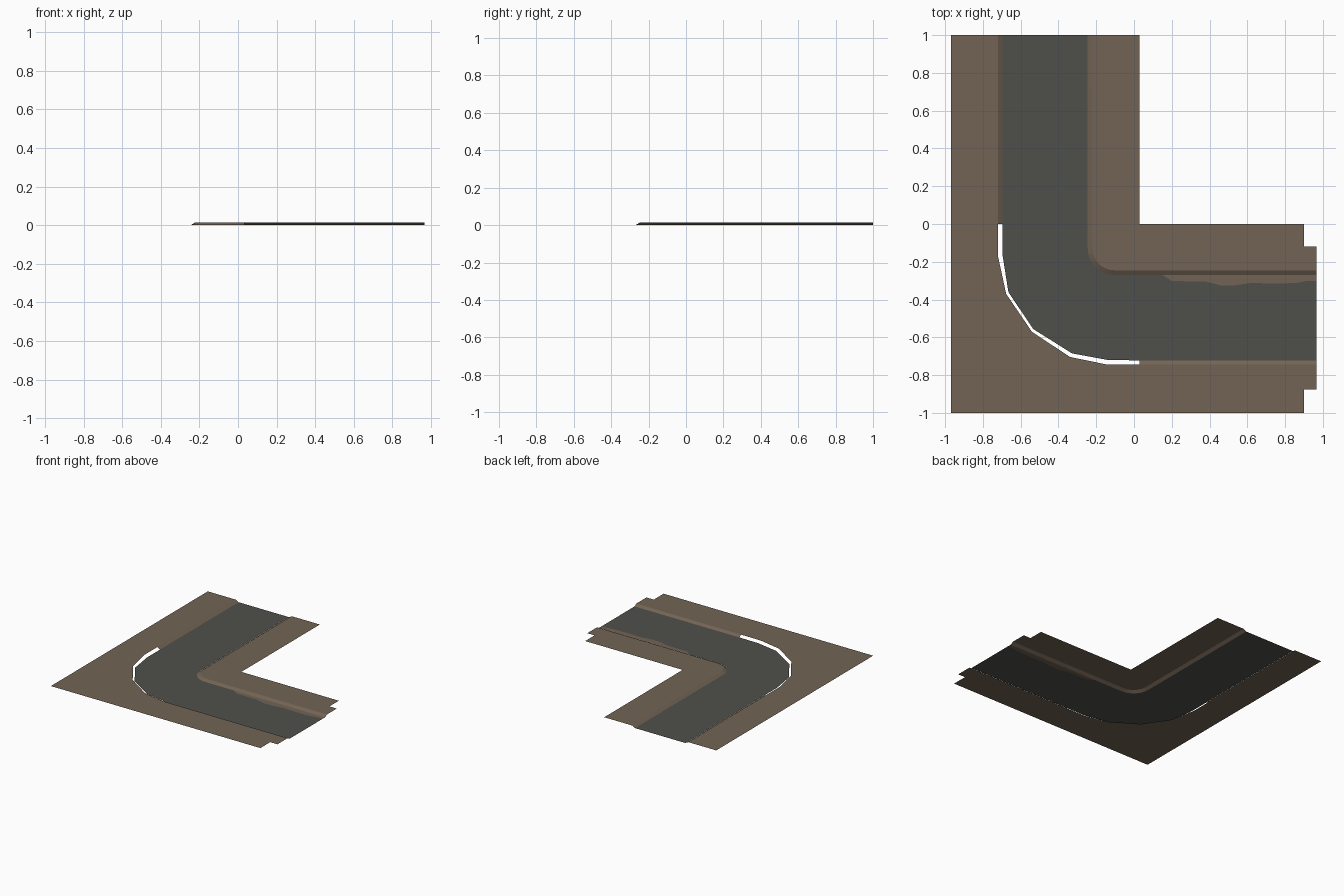
import bpy, bmesh, math

if "Cube" in bpy.data.objects:
    bpy.data.objects.remove(bpy.data.objects["Cube"])

GROUND_Z, ROAD_Z = 0.015, 0.001
END = 0.965          # right end of the tile


def material(name, rgb):
    m = bpy.data.materials.new(name)
    m.diffuse_color = (*rgb, 1)
    m.use_nodes = True
    m.node_tree.nodes["Principled BSDF"].inputs["Base Color"].default_value = m.diffuse_color
    return m


earth = material("brown earth", (0.170, 0.127, 0.090))
asphalt = material("grey asphalt", (0.078, 0.078, 0.070))


def finish(name, bm, mat, smooth=False):
    for f in bm.faces:
        f.normal_update()
        if f.normal.z < 0:
            f.normal_flip()
    me = bpy.data.meshes.new(name)
    bm.to_mesh(me)
    bm.free()
    me.materials.append(mat)
    for p in me.polygons:
        p.use_smooth = smooth
    ob = bpy.data.objects.new(name, me)
    bpy.context.collection.objects.link(ob)
    return ob


def sheet(name, outline, z, mat):
    """Flat face from an outline."""
    bm = bmesh.new()
    f = bm.faces.new([bm.verts.new((x, y, z)) for x, y in outline])
    f.normal_update()
    bmesh.ops.triangulate(bm, faces=[f])
    return finish(name, bm, mat)


def slope(name, foot, top):
    """Sloping kerb between a low path and a high path."""
    bm = bmesh.new()
    a = [bm.verts.new((x, y, 0)) for x, y in foot]
    b = [bm.verts.new((x, y, GROUND_Z)) for x, y in top]
    for i in range(len(a) - 1):
        bm.faces.new((a[i], a[i + 1], b[i + 1], b[i]))
    return finish(name, bm, earth, True)


def inner_path(r, steps=8):
    """Straight, rounded corner, straight along the inside of the bend."""
    cx, cy = -0.105, -0.13
    arc = [(cx + r * math.cos(t), cy + r * math.sin(t))
           for t in (math.pi * (1 + 0.5 * i / steps) for i in range(steps + 1))]
    return [(cx - r, 1)] + arc + [(END, cy - r)]


foot, top = inner_path(0.14), inner_path(0.115)

# faceted outside of the bend: ground side and road side of the open gap
gap_ground = [(-0.72, 0), (-0.72, -0.17), (-0.677, -0.37), (-0.54, -0.571),
              (-0.339, -0.704), (-0.148, -0.743), (0.03, -0.745)]
gap_road = [(-0.695, 0), (-0.695, -0.17), (-0.665, -0.36), (-0.534, -0.556),
            (-0.328, -0.685), (-0.138, -0.72), (0.03, -0.722)]

# ragged earth edge spilling onto the road
ragged = [(0.15, -0.27), (0.2, -0.302), (0.38, -0.305), (0.46, -0.325),
          (0.53, -0.325), (0.62, -0.312), (0.75, -0.316), (0.86, -0.312),
          (0.91, -0.302), (END, -0.302)]

# ground sheets
sheet("inner_ground", top + [(END, -0.12), (0.9, -0.12), (0.9, 0), (0.03, 0), (0.03, 1)],
      GROUND_Z, earth)
sheet("outer_ground", [(-0.72, 1)] + gap_ground +
      [(END, -0.745), (END, -0.875), (0.9, -0.875), (0.9, -1), (-0.97, -1), (-0.97, 1)],
      GROUND_Z, earth)

# road and spilled earth
sheet("road", foot[:-1] + ragged + [(END, -0.722)] + gap_road[::-1] + [(-0.695, 1)],
      ROAD_Z, asphalt)
sheet("spilled_earth", ragged + [(END, -0.27)], ROAD_Z, earth)

# kerb slopes
slope("inner_kerb", foot, top)
slope("outer_kerb_back", [(-0.695, 0), (-0.695, 1)], [(-0.72, 0), (-0.72, 1)])
slope("outer_kerb_right", [(0.03, -0.722), (END, -0.722)], [(0.03, -0.745), (END, -0.745)])
